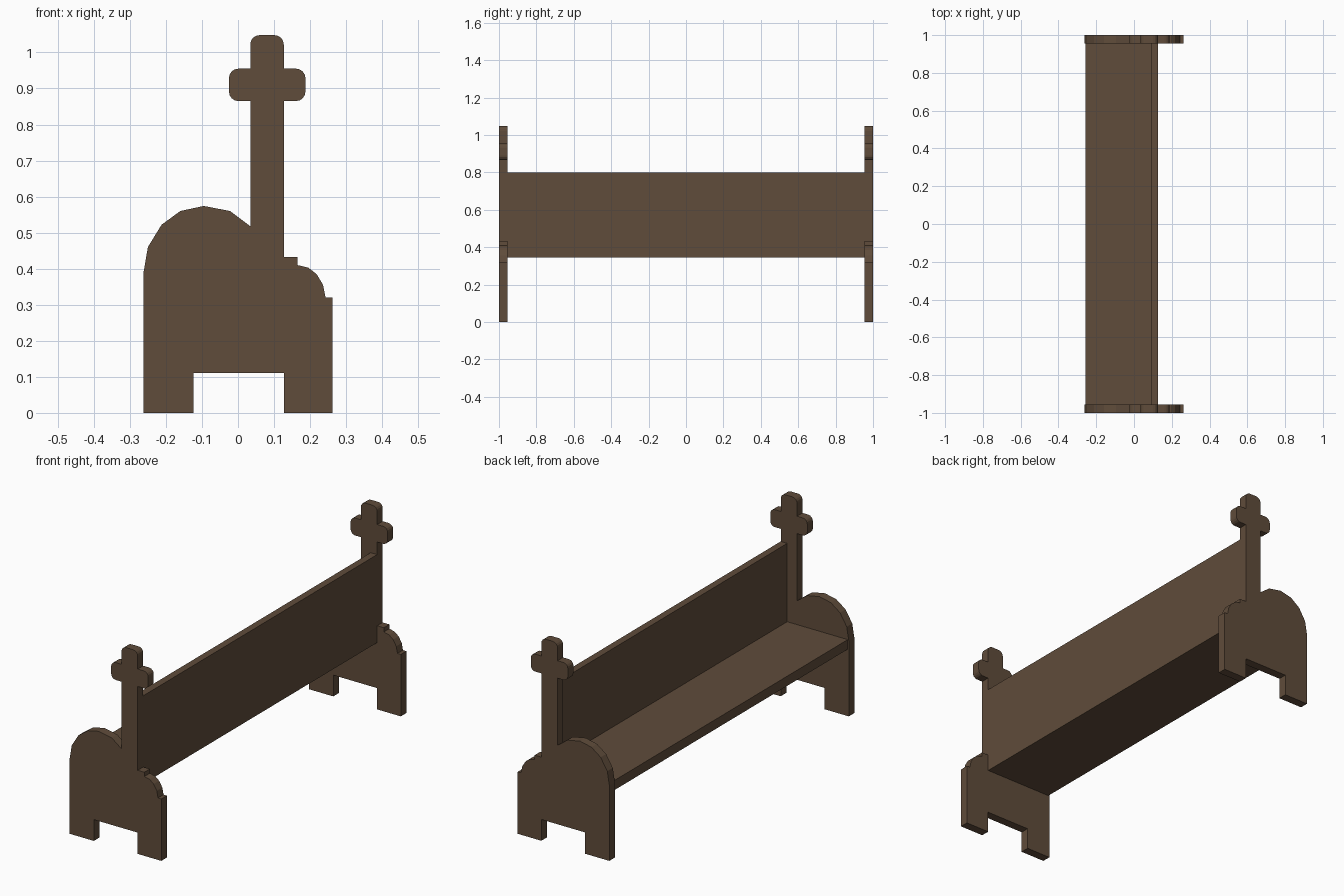
import bpy, bmesh, math

if "Cube" in bpy.data.objects:
    bpy.data.objects.remove(bpy.data.objects["Cube"])

wood = bpy.data.materials.new("dark brown wood")
wood.diffuse_color = (0.115, 0.072, 0.043, 1)
wood.use_nodes = True
wood.node_tree.nodes["Principled BSDF"].inputs["Base Color"].default_value = wood.diffuse_color


def finish(bm, name):
    bmesh.ops.recalc_face_normals(bm, faces=bm.faces)
    me = bpy.data.meshes.new(name)
    bm.to_mesh(me)
    bm.free()
    me.materials.append(wood)
    ob = bpy.data.objects.new(name, me)
    bpy.context.collection.objects.link(ob)
    return ob


def corner(cx, cz, start, r=0.026, n=4):
    """Rounded corner, a counter-clockwise quarter turn from start degrees."""
    return [(cx + r * math.cos(math.radians(start + 90 * i / n)),
             cz + r * math.sin(math.radians(start + 90 * i / n))) for i in range(n + 1)]


def end_panel(name, y0, y1):
    r = 0.026
    p = [(-0.262, 0), (-0.124, 0), (-0.124, 0.11), (0.127, 0.11), (0.127, 0), (0.262, 0)]
    # stepped rear shoulder
    p += [(0.262, 0.32), (0.243, 0.32), (0.236, 0.355), (0.218, 0.385), (0.195, 0.403),
          (0.165, 0.41), (0.165, 0.432), (0.127, 0.432)]
    # post and cross with rounded tips
    p += [(0.127, 0.865)]
    p += corner(0.187 - r, 0.865 + r, -90) + corner(0.187 - r, 0.955 - r, 0)
    p += [(0.127, 0.955)]
    p += corner(0.127 - r, 1.048 - r, 0) + corner(0.034 + r, 1.048 - r, 90)
    p += [(0.034, 0.955)]
    p += corner(-0.025 + r, 0.955 - r, 90) + corner(-0.025 + r, 0.865 + r, 180)
    p += [(0.034, 0.865)]
    # arched armrest
    p += [(0.034, 0.518), (-0.022, 0.56), (-0.095, 0.574), (-0.16, 0.56),
          (-0.212, 0.522), (-0.25, 0.46), (-0.262, 0.39)]
    bm = bmesh.new()
    f = bm.faces.new([bm.verts.new((x, y0, z)) for x, z in p])
    ext = bmesh.ops.extrude_face_region(bm, geom=[f], use_keep_orig=True)
    vs = [g for g in ext["geom"] if isinstance(g, bmesh.types.BMVert)]
    bmesh.ops.translate(bm, verts=vs, vec=(0, y1 - y0, 0))
    return finish(bm, name)


def plank(name, x0, x1, z0, z1, half=0.955):
    bm = bmesh.new()
    bmesh.ops.create_cube(bm, size=1)
    for v in bm.verts:
        v.co = (x1 if v.co.x > 0 else x0, half if v.co.y > 0 else -half,
                z1 if v.co.z > 0 else z0)
    return finish(bm, name)


end_panel("front_end_panel", -1.0, -0.955)
end_panel("rear_end_panel", 0.955, 1.0)
plank("seat", -0.256, 0.09, 0.345, 0.395)
plank("backrest", 0.09, 0.127, 0.345, 0.8)
